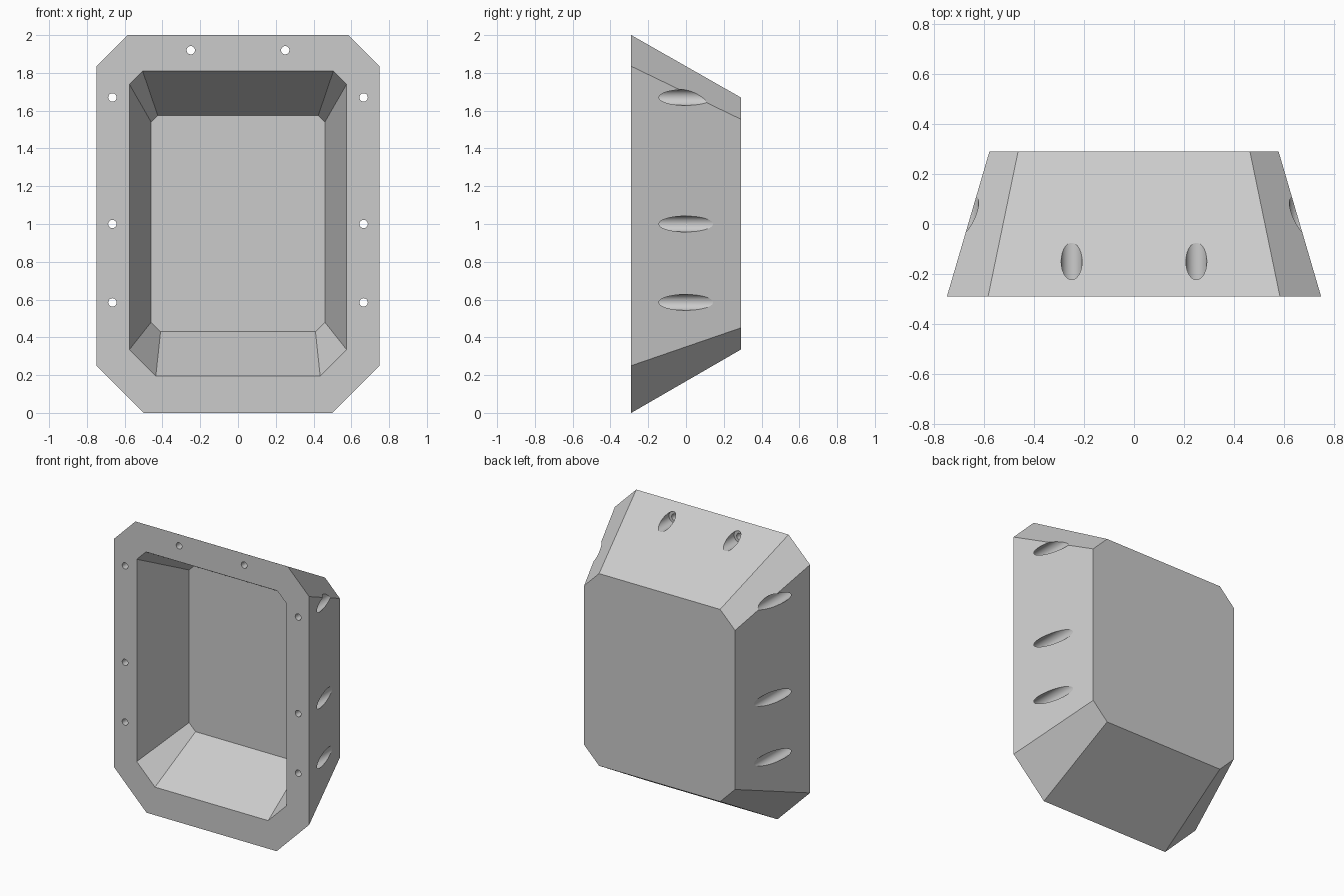
import bpy, bmesh, math

default_cube = bpy.data.objects.get("Cube")
if default_cube:
    bpy.data.objects.remove(default_cube, do_unlink=True)

FRONT, FLOOR, BACK = -0.29, 0.12, 0.29
SEAT = -0.23                      # depth of the bolt head recesses
HOLE_R, BORE_R, SIDES = 0.022, 0.042, 48

# Plain grey finish
grey = bpy.data.materials.new("grey plastic")
grey.use_nodes = True
colour = (0.6, 0.6, 0.6, 1)
grey.diffuse_color = colour
grey.node_tree.nodes["Principled BSDF"].inputs["Base Color"].default_value = colour


def make_object(name, bm):
    bmesh.ops.recalc_face_normals(bm, faces=bm.faces)
    mesh = bpy.data.meshes.new(name)
    bm.to_mesh(mesh)
    bm.free()
    mesh.materials.append(grey)
    obj = bpy.data.objects.new(name, mesh)
    bpy.context.collection.objects.link(obj)
    return obj


def skin(bm, rings, smooth=()):
    """Bridge successive rings of points and cap both ends."""
    rings = [[bm.verts.new(p) for p in ring] for ring in rings]
    count = len(rings[0])
    for n, (a, b) in enumerate(zip(rings, rings[1:])):
        for i in range(count):
            j = (i + 1) % count
            face = bm.faces.new((a[i], a[j], b[j], b[i]))
            face.smooth = n in smooth
    bm.faces.new(rings[0])
    bm.faces.new(rings[-1])


def octagon(y, half):
    """Mirror the left-hand corner points into a closed chamfered ring."""
    return [(x, y, z) for x, z in half] + [(-x, y, z) for x, z in reversed(half)]


# Tapered tray: back, front rim, pocket opening, pocket floor
bm = bmesh.new()
skin(bm, [
    octagon(BACK, [(0.465, 0.335), (0.58, 0.45), (0.58, 1.555), (0.465, 1.67)]),
    octagon(FRONT, [(0.5, 0), (0.75, 0.25), (0.75, 1.835), (0.585, 2)]),
    octagon(FRONT, [(0.435, 0.195), (0.575, 0.335), (0.575, 1.74), (0.505, 1.81)]),
    octagon(FLOOR, [(0.41, 0.43), (0.46, 0.48), (0.46, 1.54), (0.425, 1.575)]),
])
tray = make_object("tray_body", bm)


def circle(x, y, z, r):
    steps = [2 * math.pi * i / SIDES for i in range(SIDES)]
    return [(x + r * math.cos(a), y, z + r * math.sin(a)) for a in steps]


# Stepped bolt holes, recessed from the back
bm = bmesh.new()
for side in (-1, 1):
    for x, z in [(0.25, 1.92), (0.665, 1.67), (0.665, 1.0), (0.665, 0.585)]:
        x *= side
        skin(bm, [circle(x, -0.5, z, HOLE_R), circle(x, SEAT, z, HOLE_R),
                  circle(x, SEAT, z, BORE_R), circle(x, 0.5, z, BORE_R)],
             smooth=(0, 2))
cutter = make_object("bolt_hole_cutter", bm)
cutter.hide_render = True

cut = tray.modifiers.new("bolt holes", 'BOOLEAN')
cut.operation = 'DIFFERENCE'
cut.solver = 'EXACT'
cut.object = cutter
bpy.context.view_layer.objects.active = tray
bpy.ops.object.modifier_apply(modifier=cut.name)
bpy.data.objects.remove(cutter, do_unlink=True)
